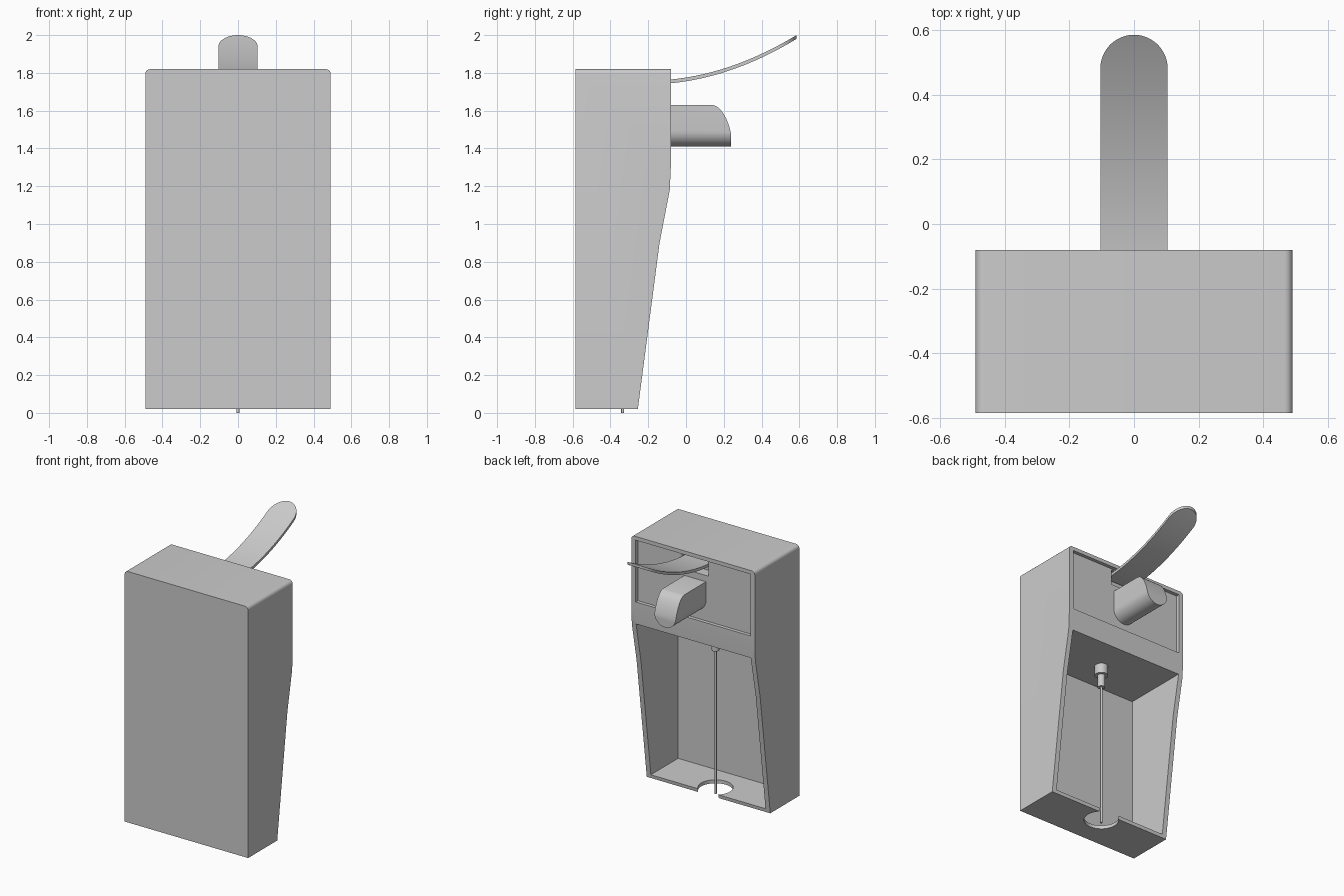
import bpy, bmesh, math
from mathutils import Vector

cube = bpy.data.objects.get("Cube")
if cube:
    bpy.data.objects.remove(cube, do_unlink=True)

GREY = (0.6, 0.6, 0.6, 1.0)
mat = bpy.data.materials.new("light_grey_plastic")
mat.use_nodes = True
mat.diffuse_color = GREY
mat.node_tree.nodes["Principled BSDF"].inputs["Base Color"].default_value = GREY


def prism(name, points, direction):
    """Extrude a closed outline of 3D points along a direction."""
    bm = bmesh.new()
    face = bm.faces.new([bm.verts.new(p) for p in points])
    out = bmesh.ops.extrude_face_region(bm, geom=[face])
    moved = [v for v in out["geom"] if isinstance(v, bmesh.types.BMVert)]
    bmesh.ops.translate(bm, verts=moved, vec=Vector(direction))
    bmesh.ops.recalc_face_normals(bm, faces=bm.faces)
    mesh = bpy.data.meshes.new(name)
    bm.to_mesh(mesh)
    bm.free()
    mesh.materials.append(mat)
    obj = bpy.data.objects.new(name, mesh)
    bpy.context.collection.objects.link(obj)
    return obj


def side_prism(name, yz, half):
    return prism(name, [(-half, y, z) for y, z in yz], (2 * half, 0, 0))


def box(name, half, y0, y1, z0, z1):
    return side_prism(name, [(y0, z0), (y1, z0), (y1, z1), (y0, z1)], half)


def disc(name, radius, y, z0, z1, sides=32):
    ring = [(radius * math.cos(a), y + radius * math.sin(a), z0)
            for a in (math.tau * i / sides for i in range(sides))]
    return prism(name, ring, (0, 0, z1 - z0))


def activate(obj):
    bpy.ops.object.select_all(action="DESELECT")
    obj.select_set(True)
    bpy.context.view_layer.objects.active = obj


def combine(obj, tool, operation="DIFFERENCE"):
    activate(obj)
    mod = obj.modifiers.new("cut", "BOOLEAN")
    mod.operation, mod.solver, mod.object = operation, "EXACT", tool
    bpy.ops.object.modifier_apply(modifier=mod.name)
    bpy.data.objects.remove(tool, do_unlink=True)


def smooth(obj):
    activate(obj)
    bpy.ops.object.shade_smooth_by_angle(angle=math.radians(35))


# Housing: tapered side profile with rounded upper side edges
FRONT, BACK, BASE, TOP, HALF = -0.585, -0.08, 0.02, 1.82, 0.49
housing = side_prism("housing", [
    (FRONT, BASE), (-0.255, BASE), (-0.14, 0.9), (-0.086, 1.18),
    (BACK, 1.31), (BACK, TOP), (FRONT, TOP)], HALF)
bm = bmesh.new()
bm.from_mesh(housing.data)
edges = [e for e in bm.edges if all(
    v.co.z > TOP - 0.01 for v in e.verts) and e.verts[0].co.x * e.verts[1].co.x > 0]
bmesh.ops.bevel(bm, geom=edges, offset=0.025, segments=5, profile=0.5, affect="EDGES")
bm.to_mesh(housing.data)
bm.free()

# Open cavity, shallow upper recess, lever slot and round notch in the floor
PUMP_Y = -0.335
combine(housing, box("cavity_cutter", 0.455, -0.56, 0.2, 0.045, 1.19))
combine(housing, box("recess_cutter", 0.455, BACK - 0.025, 0.2, 1.35, 1.793))
combine(housing, box("slot_cutter", 0.105, -0.18, 0.1, 1.675, 1.785))
combine(housing, disc("notch_cutter", 0.115, PUMP_Y, -0.1, 0.2, 48))
smooth(housing)

# Spout: U-shaped section trimmed by a side profile with a curved nose
W, LOW = 0.085, 1.41
section = [(W, -0.14, 1.63), (-W, -0.14, 1.63)]
section += [(-W * math.cos(a), -0.14, LOW + W - W * math.sin(a))
            for a in (math.pi * i / 16 for i in range(17))]
spout = prism("spout", section, (0, 0.5, 0))
nose = side_prism("nose_trim", [
    (-0.2, 1.3), (0.238, 1.3), (0.238, 1.48), (0.228, 1.52), (0.212, 1.56),
    (0.195, 1.59), (0.178, 1.61), (0.16, 1.624), (0.14, 1.63), (0.14, 1.7),
    (-0.2, 1.7)], 0.2)
combine(spout, nose, "INTERSECT")
smooth(spout)

# Lever: upswept strip with a rounded end
START, END, R, THICK = -0.16, 0.585, 0.104, 0.02


def lever_height(y):
    t = y - BACK
    return 1.765 + 0.1 * t + 0.381 * t * t


stations = [START + (END - R - START) * i / 18 for i in range(19)]
stations += [END - R + R * math.sin(math.pi / 2 * i / 12) for i in range(1, 13)]
bm = bmesh.new()
rows = []
for y in stations:
    d = max(0.0, y - (END - R))
    w = max(0.002, math.sqrt(max(0.0, R * R - d * d)))
    z = lever_height(y)
    rows.append([bm.verts.new((x, y, z + h)) for x, h in (
        (-w, 0), (w, 0), (w, -THICK), (-w, -THICK))])
for a, b in zip(rows, rows[1:]):
    for i in range(4):
        j = (i + 1) % 4
        bm.faces.new((a[i], a[j], b[j], b[i]))
bm.faces.new(rows[0])
bm.faces.new(rows[-1])
bmesh.ops.recalc_face_normals(bm, faces=bm.faces)
mesh = bpy.data.meshes.new("lever")
bm.to_mesh(mesh)
bm.free()
mesh.materials.append(mat)
lever = bpy.data.objects.new("lever", mesh)
bpy.context.collection.objects.link(lever)
smooth(lever)

# Pump outlet hanging from the cavity ceiling, with a thin stream below
for name, radius, low, high in (
        ("outlet_collar", 0.045, 1.12, 1.2),
        ("outlet_nozzle", 0.025, 1.03, 1.13),
        ("liquid_stream", 0.008, 0.0, 1.04)):
    smooth(disc(name, radius, PUMP_Y, low, high))
